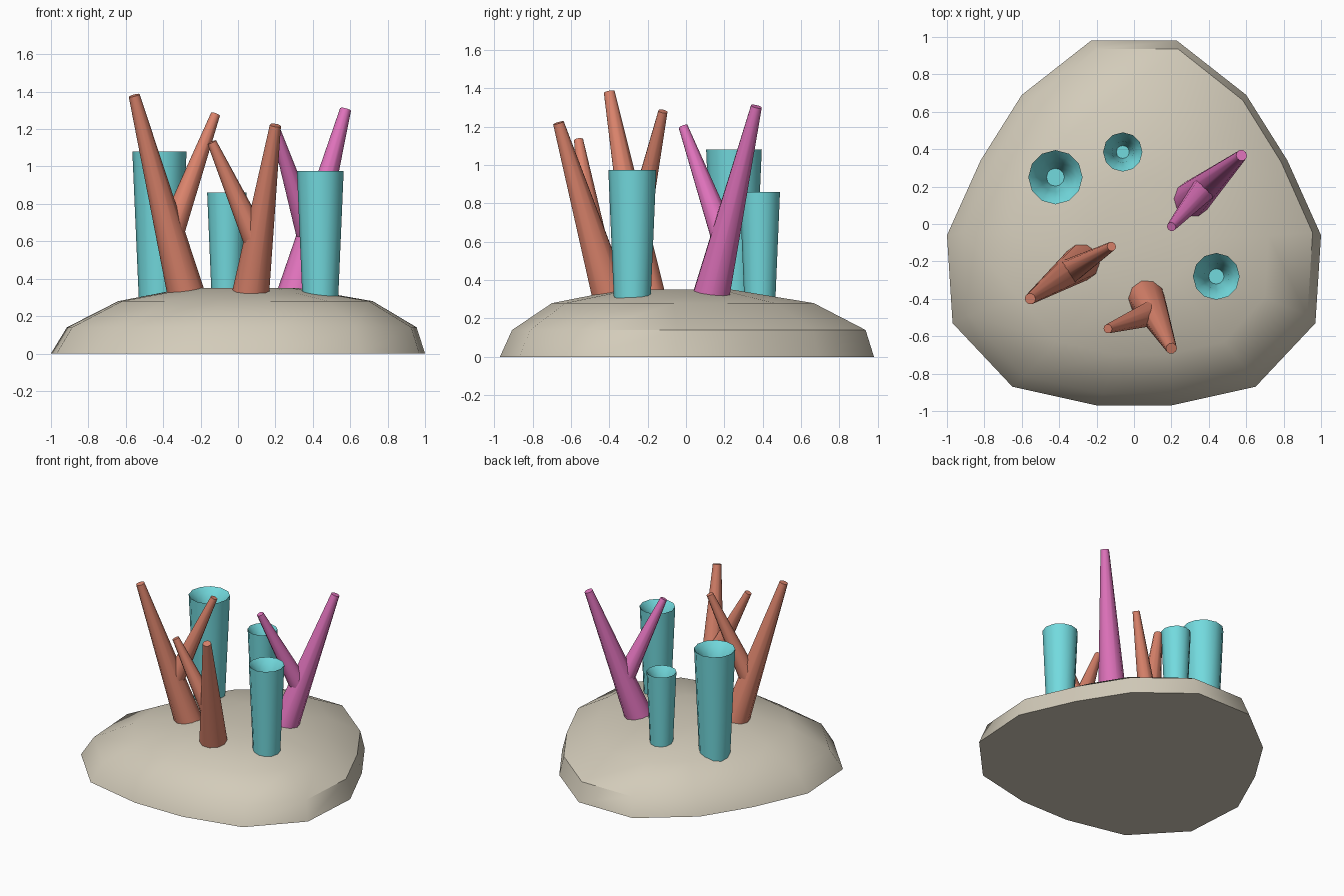
import bpy, bmesh
from math import cos, sin, pi, radians
from mathutils import Vector

cube = bpy.data.objects.get("Cube")
if cube:
    bpy.data.objects.remove(cube, do_unlink=True)


def material(name, rgb):
    mat = bpy.data.materials.new(name)
    mat.use_nodes = True
    mat.diffuse_color = (*rgb, 1)
    mat.node_tree.nodes["Principled BSDF"].inputs["Base Color"].default_value = (*rgb, 1)
    return mat


SAND = material("sand stone", (0.65, 0.60, 0.49))
TEAL = material("teal sponge", (0.17, 0.70, 0.73))
ORANGE = material("orange coral", (0.71, 0.23, 0.15))
PINK = material("pink coral", (0.74, 0.17, 0.50))


def loft(name, rings, mat, angle):
    """Skin a stack of equal rings and cap both ends."""
    bm = bmesh.new()
    loops = [[bm.verts.new(p) for p in ring] for ring in rings]
    for low, high in zip(loops, loops[1:]):
        for i in range(len(low)):
            j = (i + 1) % len(low)
            bm.faces.new((low[i], low[j], high[j], high[i]))
    bm.faces.new(loops[0])
    bm.faces.new(loops[-1])
    bmesh.ops.recalc_face_normals(bm, faces=bm.faces)
    mesh = bpy.data.meshes.new(name)
    bm.to_mesh(mesh)
    bm.free()
    mesh.materials.append(mat)
    obj = bpy.data.objects.new(name, mesh)
    bpy.context.collection.objects.link(obj)
    bpy.ops.object.select_all(action="DESELECT")
    obj.select_set(True)
    bpy.context.view_layer.objects.active = obj
    bpy.ops.object.shade_smooth_by_angle(angle=radians(angle))
    return obj


def circle(center, radius, sides, axis=Vector((0, 0, 1))):
    turn = Vector((0, 0, 1)).rotation_difference(axis)
    return [Vector(center) + turn @ Vector((radius * cos(2 * pi * i / sides),
                                            radius * sin(2 * pi * i / sides), 0))
            for i in range(sides)]


# Rock: mirrored egg outline, shrunk upward into a low dome
half = [(0.2, -0.97), (0.65, -0.87), (0.97, -0.53), (1.0, -0.06),
        (0.82, 0.34), (0.6, 0.69), (0.23, 0.98)]
outline = half + [(-x, y) for x, y in reversed(half)]


def rock_ring(cx, cy, sx, sy, z):
    return [(cx + x * sx, cy + y * sy, z) for x, y in outline]


top_ring = []
for x, y in outline:
    d = Vector((x, y)).normalized() * 0.3
    top_ring.append((0.02 + d.x, -0.05 + d.y, 0.35))
loft("rock_base", [rock_ring(0, 0, 1, 1, 0), rock_ring(0.02, 0.01, 0.935, 0.945, 0.14),
                   rock_ring(0.04, -0.02, 0.68, 0.7, 0.28), top_ring], SAND, 40)


# Tube sponges: flared wall, sloping lip and a sunken hole
def sponge(name, x, y, top, r):
    profile = [(0.74, 0.22), (1, top), (0.78, top - 0.035),
               (0.55, top - 0.1), (0.33, top - 0.25)]
    loft(name, [circle((x, y, z), r * k, 12) for k, z in profile], TEAL, 50)


sponge("tall_sponge", -0.42, 0.25, 1.08, 0.145)
sponge("short_sponge", -0.06, 0.385, 0.86, 0.105)
sponge("middle_sponge", 0.44, -0.28, 0.975, 0.125)


# Branching corals: tapered trunk with one side branch
def limb(name, start, end, r1, r2, mat):
    axis = (end - start).normalized()
    loft(name, [circle(start, r1, 10, axis), circle(end, r2, 10, axis)], mat, 50)


def coral(name, base, tip, branch_tip, mat):
    base, tip = Vector(base), Vector(tip)
    limb(name + "_trunk", base, tip, 0.103, 0.03, mat)
    limb(name + "_branch", base.lerp(tip, 0.33), Vector(branch_tip), 0.07, 0.025, mat)


coral("left_coral", (-0.265, -0.195, 0.27), (-0.555, -0.4, 1.38), (-0.12, -0.12, 1.28), ORANGE)
coral("front_coral", (0.06, -0.38, 0.27), (0.2, -0.665, 1.22), (-0.14, -0.56, 1.13), ORANGE)
coral("pink_coral", (0.295, 0.12, 0.27), (0.575, 0.367, 1.305), (0.2, -0.015, 1.2), PINK)
